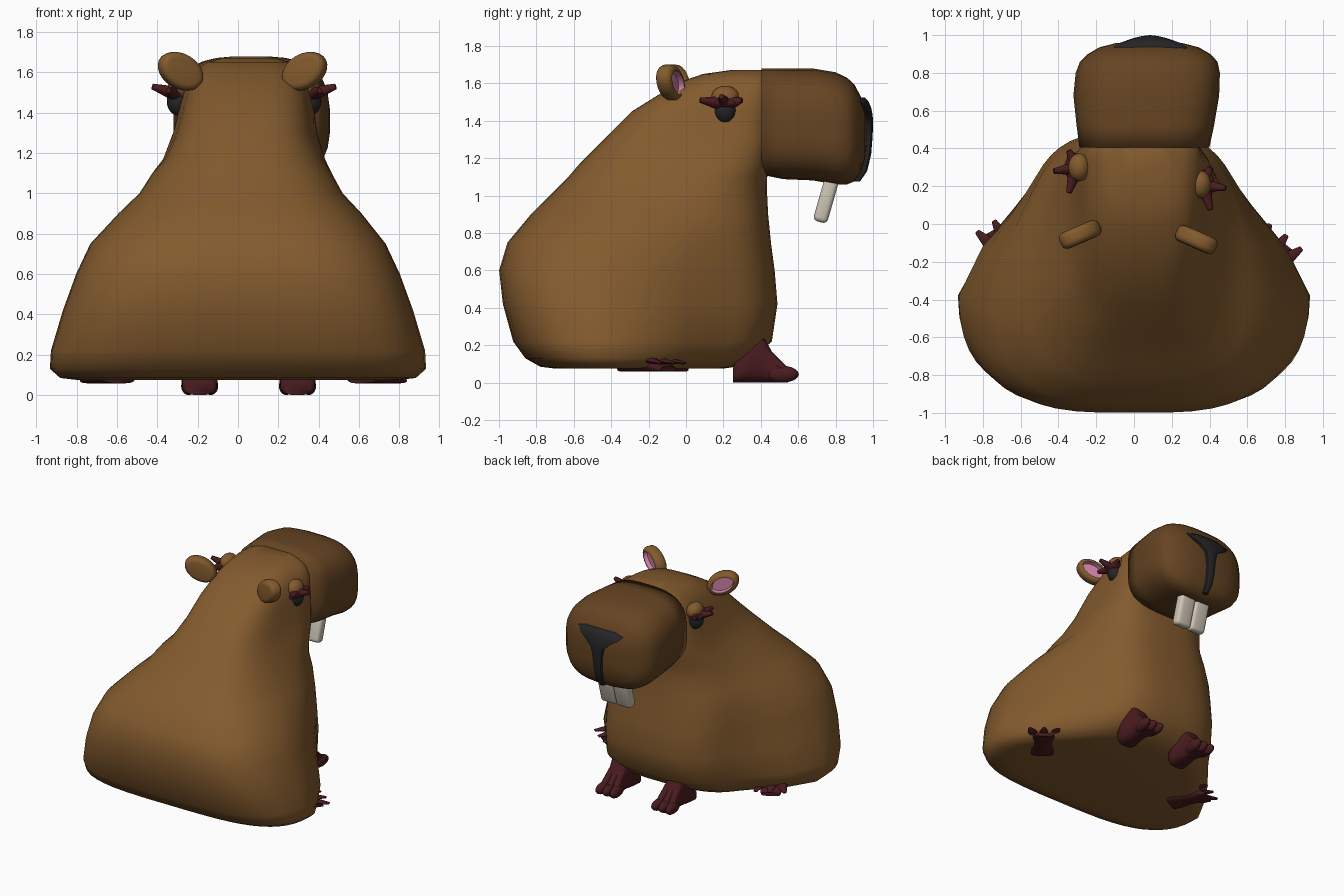
import bpy, bmesh, math
from mathutils import Vector, Matrix

if "Cube" in bpy.data.objects:
    bpy.data.objects.remove(bpy.data.objects["Cube"])


def mat(name, c):
    m = bpy.data.materials.new(name)
    m.diffuse_color = (*c, 1)
    m.use_nodes = True
    m.node_tree.nodes["Principled BSDF"].inputs["Base Color"].default_value = m.diffuse_color
    return m


FUR = mat("fur brown", (0.228, 0.104, 0.027))
MUZZLE = mat("muzzle brown", (0.132, 0.058, 0.016))
CLAW = mat("dark red", (0.067, 0.011, 0.014))
BLACK = mat("nose black", (0.018, 0.018, 0.02))
IVORY = mat("tooth ivory", (0.62, 0.56, 0.47))
PINK = mat("ear pink", (0.62, 0.22, 0.38))


def finish(name, bm, *mats, angle=None):
    bmesh.ops.recalc_face_normals(bm, faces=bm.faces[:])
    me = bpy.data.meshes.new(name)
    bm.to_mesh(me)
    bm.free()
    ob = bpy.data.objects.new(name, me)
    bpy.context.collection.objects.link(ob)
    for m in mats:
        me.materials.append(m)
    for p in me.polygons:
        p.use_smooth = True
    if angle:
        bpy.context.view_layer.objects.active = ob
        ob.select_set(True)
        bpy.ops.object.shade_smooth_by_angle(angle=math.radians(angle))
        ob.select_set(False)
    return ob


def loft(bm, rings):
    """Skin a list of equally long closed rings and cap both ends."""
    vs = [[bm.verts.new(p) for p in r] for r in rings]
    n = len(vs[0])
    for a, b in zip(vs, vs[1:]):
        for i in range(n):
            j = (i + 1) % n
            bm.faces.new((a[i], a[j], b[j], b[i]))
    bm.faces.new(vs[0][::-1])
    bm.faces.new(vs[-1])


def unit_ring(e, e_low=None, n=32):
    """Superellipse of radius 1; e_low is the exponent of the lower half."""
    out = []
    for i in range(n):
        t = 2 * math.pi * (i + 0.5) / n
        c, s = math.cos(t), math.sin(t)
        p = 2 / (e_low if e_low and s < 0 else e)
        out.append((math.copysign(abs(c) ** p, c), math.copysign(abs(s) ** p, s)))
    return out


def y_ring(y, cx, hw, z0, z1, e=3.0, n=32):
    return [(cx + hw * a, y, (z0 + z1) / 2 + (z1 - z0) / 2 * b) for a, b in unit_ring(e, n=n)]


def ball(bm, loc, r, rot=Matrix()):
    bmesh.ops.create_uvsphere(bm, u_segments=16, v_segments=10, radius=1,
                              matrix=Matrix.Translation(loc) @ rot @ Matrix.Diagonal((*r, 1)))


def spike(bm, a, b, r, tip=0.01):
    """Tapered claw or lash from a to b."""
    a, b = Vector(a), Vector(b)
    d = b - a
    bmesh.ops.create_cone(bm, cap_ends=True, segments=8, radius1=r, radius2=tip, depth=d.length,
                          matrix=Matrix.Translation((a + b) / 2) @ d.to_track_quat('Z', 'Y').to_matrix().to_4x4())


# body: horizontal slices (z, back y, front y, half width, taper to front, front and back exponents, x shift)
SLICES = [
    (0.075, -0.70, 0.20, 0.80, 0.34, 3, 3.3, 0), (0.085, -0.78, 0.27, 0.885, 0.36, 3, 3.4, 0),
    (0.13, -0.86, 0.36, 0.935, 0.37, 3, 3.5, 0), (0.22, -0.925, 0.46, 0.93, 0.37, 3, 3.5, 0),
    (0.42, -0.98, 0.49, 0.87, 0.33, 3, 3.5, 0), (0.60, -1.0, 0.475, 0.805, 0.28, 3, 3.4, 0),
    (0.75, -0.955, 0.455, 0.735, 0.22, 3, 3.2, 0), (0.90, -0.83, 0.44, 0.605, 0.12, 3, 3, 0.01),
    (1.00, -0.73, 0.435, 0.505, 0.05, 3, 3, 0.015), (1.10, -0.63, 0.435, 0.445, 0.0, 3.4, 3, 0.02),
    (1.17, -0.57, 0.45, 0.41, -0.07, 4, 3, 0.03), (1.30, -0.44, 0.46, 0.365, -0.12, 5, 3, 0.035),
    (1.45, -0.29, 0.46, 0.338, -0.16, 5, 3, 0.045), (1.55, -0.13, 0.46, 0.315, -0.18, 5, 3, 0.05),
    (1.615, -0.01, 0.45, 0.27, -0.18, 5, 3, 0.055), (1.65, 0.09, 0.44, 0.215, -0.15, 4, 3, 0.055),
    (1.671, 0.24, 0.43, 0.13, 0, 3, 3, 0.055)]
rings = []
for z, yb, yf, w, t, ef, eb, dx in SLICES:
    k = w / (1 - min(t, 0))
    ring = []
    for a, b in unit_ring(ef, eb, 48):
        u = min(max((b + 0.25) if t > 0 else (b + 1) / 2, 0), 1)
        ring.append((dx + k * a * (1 - t * u * u * (3 - 2 * u)), (yb + yf) / 2 + (yf - yb) / 2 * b, z))
    rings.append(ring)
bm = bmesh.new()
loft(bm, rings)
finish("body", bm, FUR)

# muzzle: slices along y
bm = bmesh.new()
loft(bm, [y_ring(*r) for r in [
    (0.405, 0.055, 0.345, 1.11, 1.679), (0.52, 0.06, 0.365, 1.087, 1.68),
    (0.68, 0.065, 0.387, 1.08, 1.68), (0.80, 0.073, 0.383, 1.058, 1.66), (0.86, 0.078, 0.365, 1.058, 1.632),
    (0.90, 0.08, 0.325, 1.075, 1.595), (0.935, 0.08, 0.265, 1.12, 1.53),
    (0.957, 0.08, 0.18, 1.20, 1.45), (0.965, 0.08, 0.08, 1.27, 1.39)]])
finish("muzzle", bm, MUZZLE)

# nose: wide pad narrowing into a strip, wrapped round the muzzle
bm = bmesh.new()
rows = []
for z, hw, y in [(1.525, 0.17, 0.955), (1.505, 0.195, 0.975), (1.47, 0.16, 0.99), (1.43, 0.095, 0.998),
                 (1.39, 0.05, 1.0), (1.32, 0.036, 0.998), (1.22, 0.03, 0.99), (1.13, 0.026, 0.968),
                 (1.075, 0.02, 0.93)]:
    rows.append([bm.verts.new((0.085 + hw * u, y - 0.9 * (hw * u) ** 2 - 0.008 * u * u, z))
                 for u in (-1, -0.5, 0, 0.5, 1)])
for a, b in zip(rows, rows[1:]):
    for i in range(4):
        bm.faces.new((a[i], a[i + 1], b[i + 1], b[i]))
for f in bmesh.ops.extrude_face_region(bm, geom=bm.faces[:])["geom"]:
    if isinstance(f, bmesh.types.BMVert):
        f.co.y -= 0.07
finish("nose", bm, BLACK, angle=50)

# two front teeth, leaning back
for side in (-1, 1):
    bm = bmesh.new()
    bmesh.ops.create_cube(bm, size=1)
    bmesh.ops.scale(bm, vec=(0.132, 0.078, 0.29), verts=bm.verts[:])
    bmesh.ops.bevel(bm, geom=bm.edges[:], offset=0.025, segments=3, profile=0.5, affect='EDGES')
    M = Matrix.Translation((0.085 + side * 0.066, 0.755, 0.998)) @ Matrix.Rotation(-0.28, 4, 'X')
    bmesh.ops.transform(bm, matrix=M, verts=bm.verts[:])
    finish("tooth", bm, IVORY)


# feet: ankle wedge with three toes
def foot(name, loc, turn, zs, fan, tip):
    bm = bmesh.new()
    loft(bm, [y_ring(y, 0, hw, 0, h, 3, 16) for y, hw, h in [
        (-0.135, 0.065, 0.07), (-0.125, 0.085, 0.11), (-0.07, 0.09, 0.20), (0.01, 0.075, 0.28),
        (0.05, 0.07, 0.21), (0.10, 0.08, 0.12), (0.16, 0.07, 0.06)]])
    for s in (-1, 0, 1):
        r = Matrix.Rotation(-s * fan, 4, 'Z')
        x = s * 0.055
        if tip:
            d = r @ Vector((0, 0.17, 0))
            spike(bm, (x, 0.03, 0.16), (x + d.x, 0.03 + d.y, 0.10), 0.055, 0.014)
        else:
            ball(bm, (x, 0.13, 0.045), (0.036, 0.088, 0.045), r)
            spike(bm, (x * 0.6, 0.0, 0.19), (x, 0.15, 0.055), 0.035, 0.025)
    M = Matrix.Translation(loc) @ Matrix.Rotation(turn, 4, 'Z') @ Matrix.Diagonal((1, 1, zs, 1))
    bmesh.ops.transform(bm, matrix=M, verts=bm.verts[:])
    finish(name, bm, CLAW, angle=60)


foot("front_foot_left", (-0.19, 0.385, 0), 0, 1, 0.12, False)
foot("front_foot_right", (0.295, 0.385, 0), 0, 1, 0.12, False)
foot("rear_foot_left", (-0.645, -0.16, 0.058), 0.5, 0.45, 0.3, True)
foot("rear_foot_right", (0.685, -0.22, 0.058), -0.65, 0.45, 0.3, True)

# ears: rounded discs with a sunken pink front
for name, side, loc in (("ear_left", -1, (-0.285, -0.055, 1.605)), ("ear_right", 1, (0.33, -0.083, 1.605))):
    bm = bmesh.new()
    bmesh.ops.create_cone(bm, cap_ends=True, segments=24, radius1=1, radius2=1, depth=0.09,
                          matrix=Matrix.Diagonal((0.122, 0.086, 1, 1)))
    rim = [e for e in bm.edges if abs(e.verts[0].co.z - e.verts[1].co.z) < 1e-4]
    bmesh.ops.bevel(bm, geom=rim, offset=0.032, segments=4, profile=0.5, affect='EDGES')
    front = max((f for f in bm.faces if len(f.verts) > 10), key=lambda f: f.calc_center_median().z)
    ring = bmesh.ops.inset_region(bm, faces=[front], thickness=0.006, depth=-0.03)["faces"]
    for f in ring + [front]:
        f.material_index = 1
    # disc axis -> forward, long axis -> up and outward
    n = Vector((side * 0.40, 0.9, -0.02)).normalized()
    u = Vector((side * 0.85, 0, 0.42))
    u = (u - n * u.dot(n)).normalized()
    v = n.cross(u)
    M = Matrix((u, v, n)).transposed().to_4x4()
    bmesh.ops.transform(bm, matrix=Matrix.Translation(loc) @ M, verts=bm.verts[:])
    finish(name, bm, FUR, PINK, angle=50)

# eyes: dark ball, lid above it and three lashes between
for side, x, y in ((-1, -0.295, 0.30), (1, 0.355, 0.21)):
    tag = "left" if side < 0 else "right"
    bm = bmesh.new()
    ball(bm, (x, y, 1.455), (0.058, 0.058, 0.07))
    finish("eye_" + tag, bm, BLACK)
    bm = bmesh.new()
    ball(bm, (x - side * 0.005, y, 1.525), (0.058, 0.075, 0.062))
    finish("eyelid_" + tag, bm, FUR)
    bm = bmesh.new()
    ball(bm, (x + side * 0.02, y, 1.495), (0.052, 0.078, 0.03))
    for dx, dy, dz in ((0.05, -0.135, 0.015), (0.13, -0.02, 0.035), (0.05, 0.09, 0.015)):
        spike(bm, (x + side * 0.02, y + dy * 0.25, 1.495), (x + side * dx, y + dy, 1.495 + dz), 0.036, 0.014)
    finish("lashes_" + tag, bm, CLAW, angle=50)
